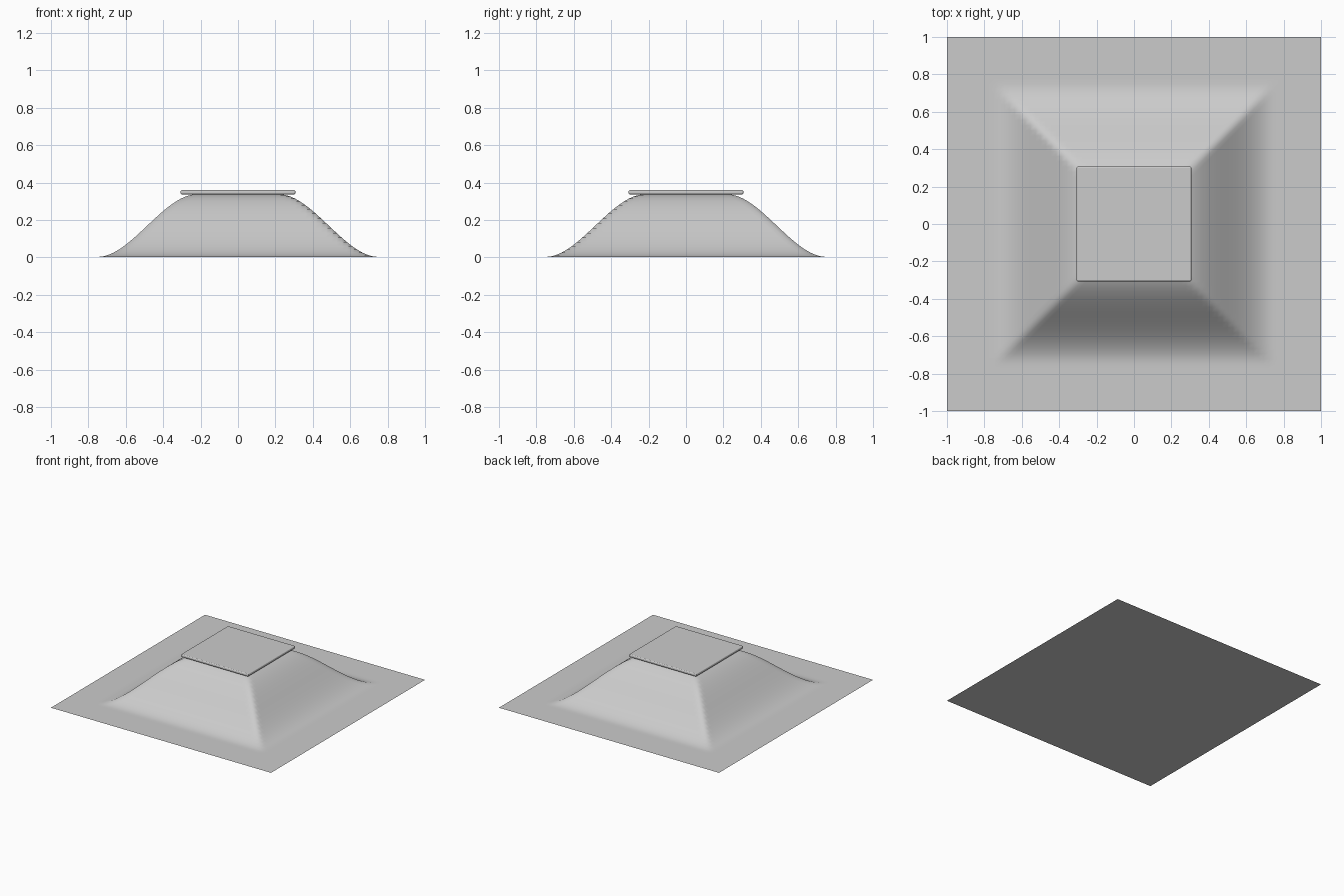
import bpy, bmesh

if "Cube" in bpy.data.objects:
    bpy.data.objects.remove(bpy.data.objects["Cube"])

grey = bpy.data.materials.new("light_grey")
grey.diffuse_color = (0.6, 0.6, 0.6, 1)
grey.use_nodes = True
grey.node_tree.nodes["Principled BSDF"].inputs["Base Color"].default_value = grey.diffuse_color


def add_object(name, bm):
    mesh = bpy.data.meshes.new(name)
    bm.to_mesh(mesh)
    bm.free()
    mesh.materials.append(grey)
    obj = bpy.data.objects.new(name, mesh)
    bpy.context.collection.objects.link(obj)
    return obj


def height(x, y):
    # smooth ramp over square contours
    t = (0.75 - max(abs(x), abs(y))) / (0.75 - 0.22)
    t = min(max(t, 0), 1)
    return 0.003 + 0.335 * t * t * (3 - 2 * t)


# Flat base sheet
bm = bmesh.new()
bmesh.ops.create_grid(bm, x_segments=1, y_segments=1, size=1.0)
add_object("base_sheet", bm)

# Square mound with soft sloping sides
bm = bmesh.new()
bmesh.ops.create_grid(bm, x_segments=56, y_segments=56, size=0.777)
for v in bm.verts:
    v.co.z = height(v.co.x, v.co.y)
for f in bm.faces:
    f.smooth = True
add_object("mound", bm)

# Thin square slab with rounded edges on the summit
bm = bmesh.new()
bmesh.ops.create_cube(bm, size=1.0)
for v in bm.verts:
    v.co.x *= 0.614
    v.co.y *= 0.614
    v.co.z = v.co.z * 0.023 + 0.3485
bmesh.ops.bevel(bm, geom=bm.edges[:], offset=0.008, segments=3,
                profile=0.5, affect='EDGES')
add_object("top_slab", bm)
